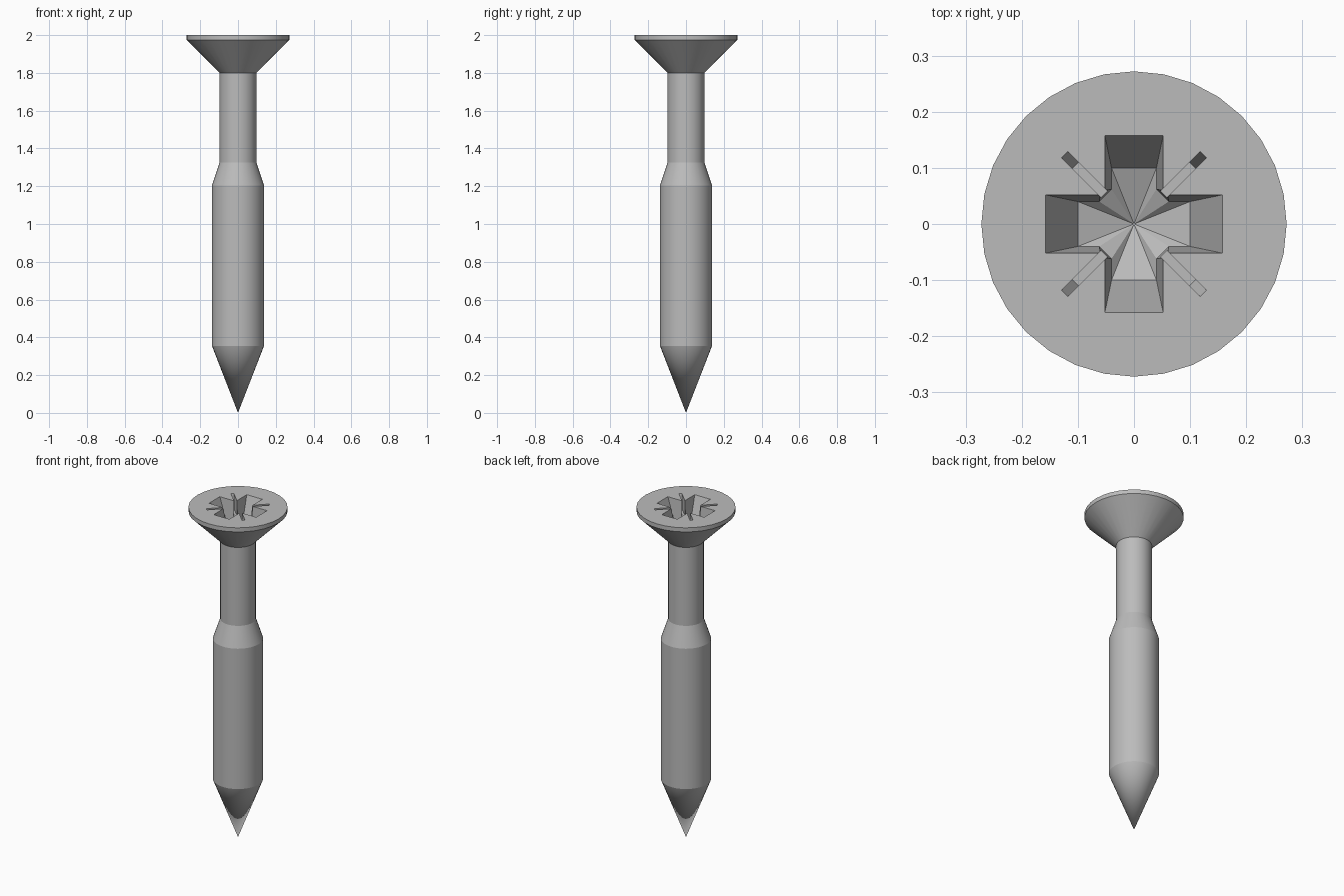
import bpy, bmesh, math
from mathutils import Matrix

cube = bpy.data.objects.get("Cube")
if cube:
    bpy.data.objects.remove(cube)

steel = bpy.data.materials.new("grey_steel")
steel.use_nodes = True
GREY = (0.5, 0.5, 0.5, 1)
steel.diffuse_color = GREY
steel.node_tree.nodes["Principled BSDF"].inputs["Base Color"].default_value = GREY


def make_object(name, bm):
    bmesh.ops.remove_doubles(bm, verts=bm.verts, dist=1e-5)
    bmesh.ops.recalc_face_normals(bm, faces=bm.faces)
    mesh = bpy.data.meshes.new(name)
    bm.to_mesh(mesh)
    bm.free()
    mesh.materials.append(steel)
    obj = bpy.data.objects.new(name, mesh)
    bpy.context.collection.objects.link(obj)
    return obj


def tapered(bm, top, bottom, z_top, z_bottom, apex=None):
    """Loft between two outlines; close the bottom flat or as a fan to an apex."""
    upper = [bm.verts.new((x, y, z_top)) for x, y in top]
    lower = [bm.verts.new((x, y, z_bottom)) for x, y in bottom]
    n = len(top)
    bm.faces.new(upper)
    for i in range(n):
        j = (i + 1) % n
        bm.faces.new((upper[i], upper[j], lower[j], lower[i]))
    if apex is None:
        bm.faces.new(lower)
    else:
        tip = bm.verts.new((0, 0, apex))
        for i in range(n):
            bm.faces.new((lower[i], lower[(i + 1) % n], tip))


def cross(length, width, chamfer):
    """Plus-shaped outline with bevelled inner corners."""
    quarter = [(length, -width), (length, width),
               (width + chamfer, width), (width, width + chamfer)]
    points = []
    for k in range(4):
        c, s = round(math.cos(k * math.pi / 2)), round(math.sin(k * math.pi / 2))
        points += [(c * x - s * y, s * x + c * y) for x, y in quarter]
    return points


# Turned body: point, thick shank, neck and countersunk head
profile = [(0, 0), (0.138, 0.355), (0.138, 1.205), (0.098, 1.325),
           (0.098, 1.8), (0.272, 1.975), (0.272, 2.0), (0, 2.0)]
bm = bmesh.new()
verts = [bm.verts.new((r, 0, z)) for r, z in profile]
edges = [bm.edges.new(pair) for pair in zip(verts, verts[1:])]
bmesh.ops.spin(bm, geom=verts + edges, cent=(0, 0, 0), axis=(0, 0, 1),
               angle=math.tau, steps=32, use_duplicate=False)
body = make_object("screw_body", bm)

# Cross recess cutter, tapering down to a shallow conical floor
bm = bmesh.new()
rim, floor = 2.0, 1.85
lift = 0.25
tapered(bm, cross(0.158 + 0.058 * lift, 0.052 + 0.012 * lift, 0.004),
        cross(0.1, 0.04, 0.022), rim + (rim - floor) * lift, floor, 1.81)
cross_cutter = make_object("cross_recess_cutter", bm)

# Four thin diagonal slots with sloping outer ends
bm = bmesh.new()
for k in range(4):
    start = len(bm.verts)
    half = 0.008
    def strip(r):
        return [(0.03, -half), (r, -half), (r, half), (0.03, half)]
    tapered(bm, strip(0.184), strip(0.148), rim + 0.03, rim - 0.09)
    bm.verts.ensure_lookup_table()
    bmesh.ops.rotate(bm, verts=bm.verts[start:], cent=(0, 0, 0),
                     matrix=Matrix.Rotation(math.pi / 4 + k * math.pi / 2, 3, 'Z'))
slot_cutter = make_object("diagonal_slot_cutter", bm)

# Cut the recess out of the head
bpy.context.view_layer.objects.active = body
for cutter in (cross_cutter, slot_cutter):
    mod = body.modifiers.new(cutter.name, 'BOOLEAN')
    mod.operation = 'DIFFERENCE'
    mod.solver = 'EXACT'
    mod.object = cutter
    bpy.ops.object.modifier_apply(modifier=mod.name)
for cutter in (cross_cutter, slot_cutter):
    bpy.data.objects.remove(cutter)

# Smooth the round surfaces, keep the rings sharp
bpy.ops.object.select_all(action='DESELECT')
body.select_set(True)
bpy.ops.object.shade_smooth_by_angle(angle=math.radians(15))
